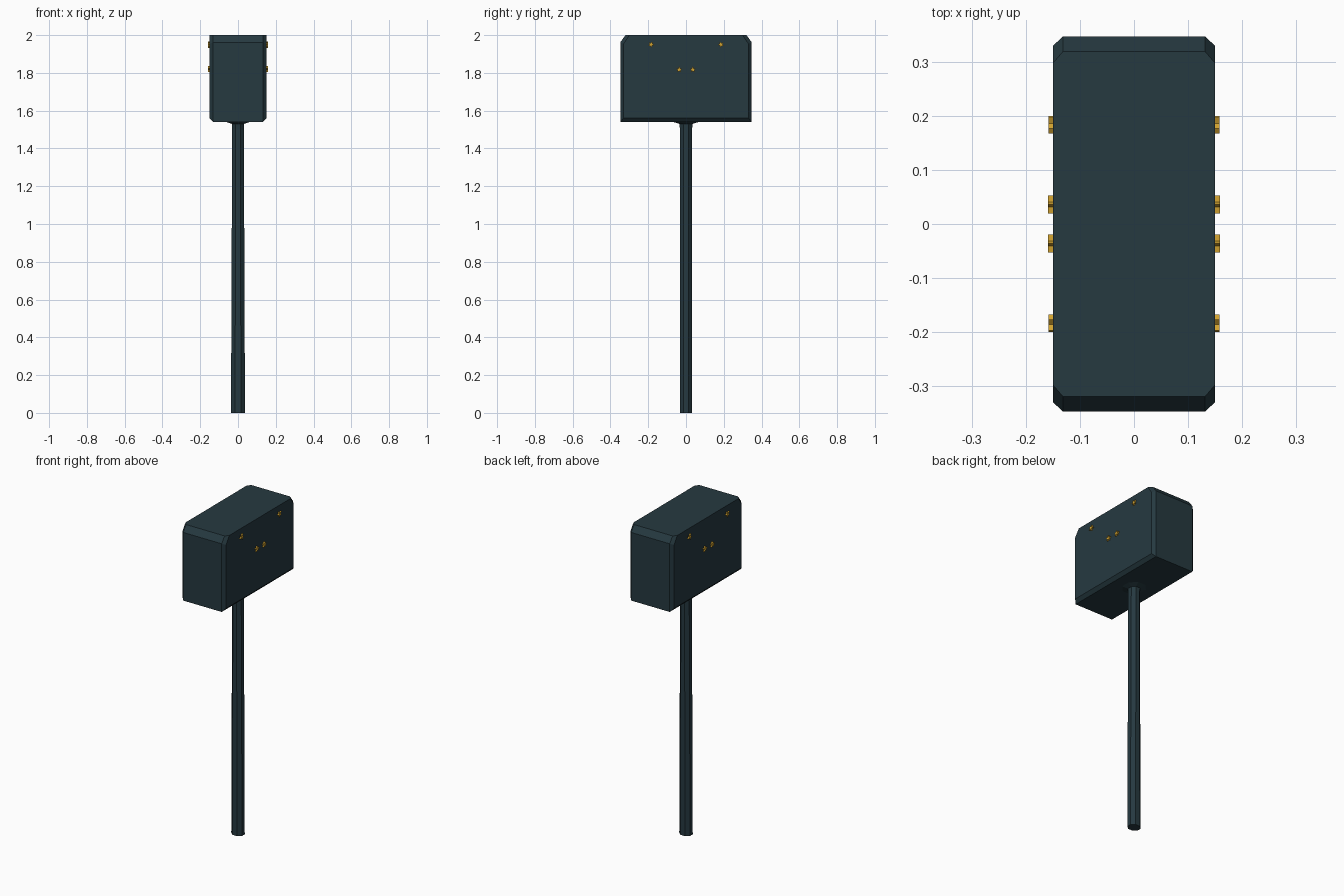
import bpy, bmesh, math

if "Cube" in bpy.data.objects:
    bpy.data.objects.remove(bpy.data.objects["Cube"])


def material(name, col):
    m = bpy.data.materials.new(name)
    m.diffuse_color = (*col, 1)
    m.use_nodes = True
    m.node_tree.nodes["Principled BSDF"].inputs["Base Color"].default_value = m.diffuse_color
    return m


steel = material("dark teal", (0.019, 0.041, 0.051))
gold = material("gold", (0.65, 0.37, 0.03))


def finish(name, bm, mat):
    bmesh.ops.recalc_face_normals(bm, faces=bm.faces)
    me = bpy.data.meshes.new(name)
    bm.to_mesh(me)
    bm.free()
    me.materials.append(mat)
    ob = bpy.data.objects.new(name, me)
    bpy.context.collection.objects.link(ob)
    return ob


def loft(name, rings, mat):
    """Skin equal-length rings of 3D points and cap both ends."""
    bm = bmesh.new()
    vs = [[bm.verts.new(p) for p in r] for r in rings]
    n = len(vs[0])
    for a, b in zip(vs, vs[1:]):
        for i in range(n):
            j = (i + 1) % n
            bm.faces.new((a[i], a[j], b[j], b[i]))
    bm.faces.new(vs[0])
    bm.faces.new(vs[-1])
    return finish(name, bm, mat)


# hammer head: outer outline in y/z plus an inset outline on the two cheeks
outer = [(0.348, 1.54), (0.348, 1.962), (0.32, 2.0)]
inset = [(0.331, 1.56), (0.331, 1.954), (0.299, 2.0)]


def mirrored(half):
    return half + [(-y, z) for y, z in reversed(half)]


def head_ring(half, x):
    return [(x, y, z) for y, z in mirrored(half)]


loft("hammer_head", [head_ring(inset, -0.15), head_ring(outer, -0.132),
                     head_ring(outer, 0.132), head_ring(inset, 0.15)], steel)


# octagonal handle, slightly wider at the bottom, flaring into the head
def oct_ring(rx, ry, z):
    k = 1 / math.cos(math.pi / 8)
    return [(rx * k * math.cos(math.pi * (i + .5) / 4),
             ry * k * math.sin(math.pi * (i + .5) / 4), z) for i in range(8)]


loft("handle", [oct_ring(0.037, 0.032, 0), oct_ring(0.031, 0.032, 1.5),
                oct_ring(0.032, 0.035, 1.53), oct_ring(0.066, 0.07, 1.541)], steel)


# small star studs on both cheeks
def star_ring(x, y, z, tilt):
    pts = []
    for i in range(10):
        r = 0.0175 if i % 2 == 0 else 0.008
        a = math.pi * i / 5 + tilt
        pts.append((x, y + r * math.sin(a), z + r * math.cos(a)))
    return pts


for sx in (-1, 1):
    for sy in (-1, 1):
        for y, z, tilt, out in ((0.185, 1.95, -0.45, 0.159), (0.036, 1.818, 0, 0.16)):
            loft("star_stud", [star_ring(sx * 0.145, sy * y, z, sy * tilt),
                               star_ring(sx * out, sy * y, z, sy * tilt)], gold)
